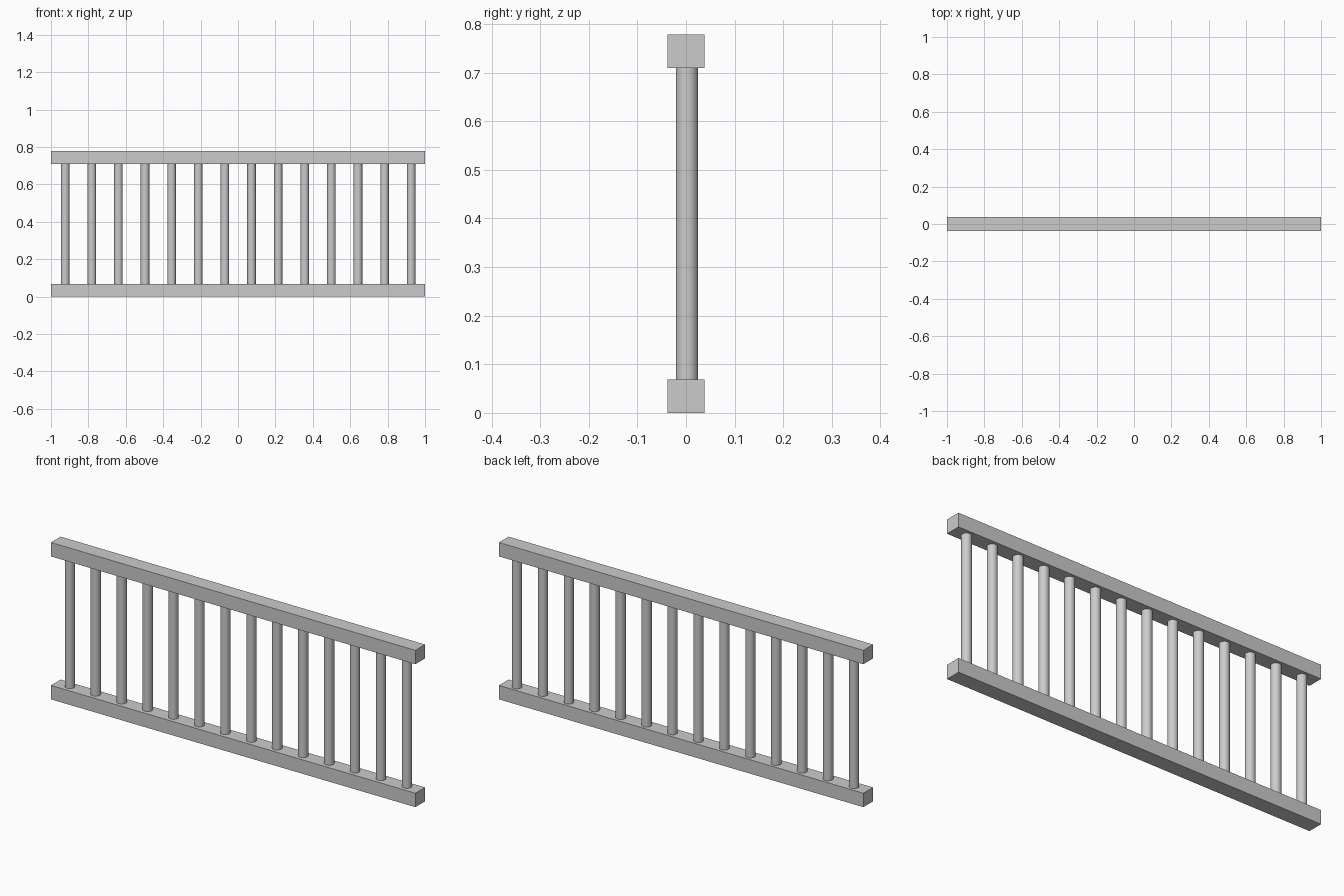
import bpy

if "Cube" in bpy.data.objects:
    bpy.data.objects.remove(bpy.data.objects["Cube"])

HEIGHT, RAIL_H, RAIL_W = 0.778, 0.069, 0.076
COUNT, END_X, RADIUS = 14, 0.925, 0.023


def rail(name, z):
    bpy.ops.mesh.primitive_cube_add(size=1, location=(0, 0, z))
    ob = bpy.context.object
    ob.name = name
    ob.scale = (2, RAIL_W, RAIL_H)
    bpy.ops.object.transform_apply(location=False, rotation=False, scale=True)


# Square rails at floor and top
rail("bottom_rail", RAIL_H / 2)
rail("top_rail", HEIGHT - RAIL_H / 2)

# Evenly spaced round balusters between the rails
for i in range(COUNT):
    x = -END_X + 2 * END_X * i / (COUNT - 1) + 0.001
    bpy.ops.mesh.primitive_cylinder_add(
        vertices=32, radius=RADIUS, depth=HEIGHT - 2 * RAIL_H,
        location=(x, 0.002, HEIGHT / 2))
    bpy.context.object.name = f"baluster_{i + 1}"
    bpy.ops.object.shade_smooth_by_angle()
